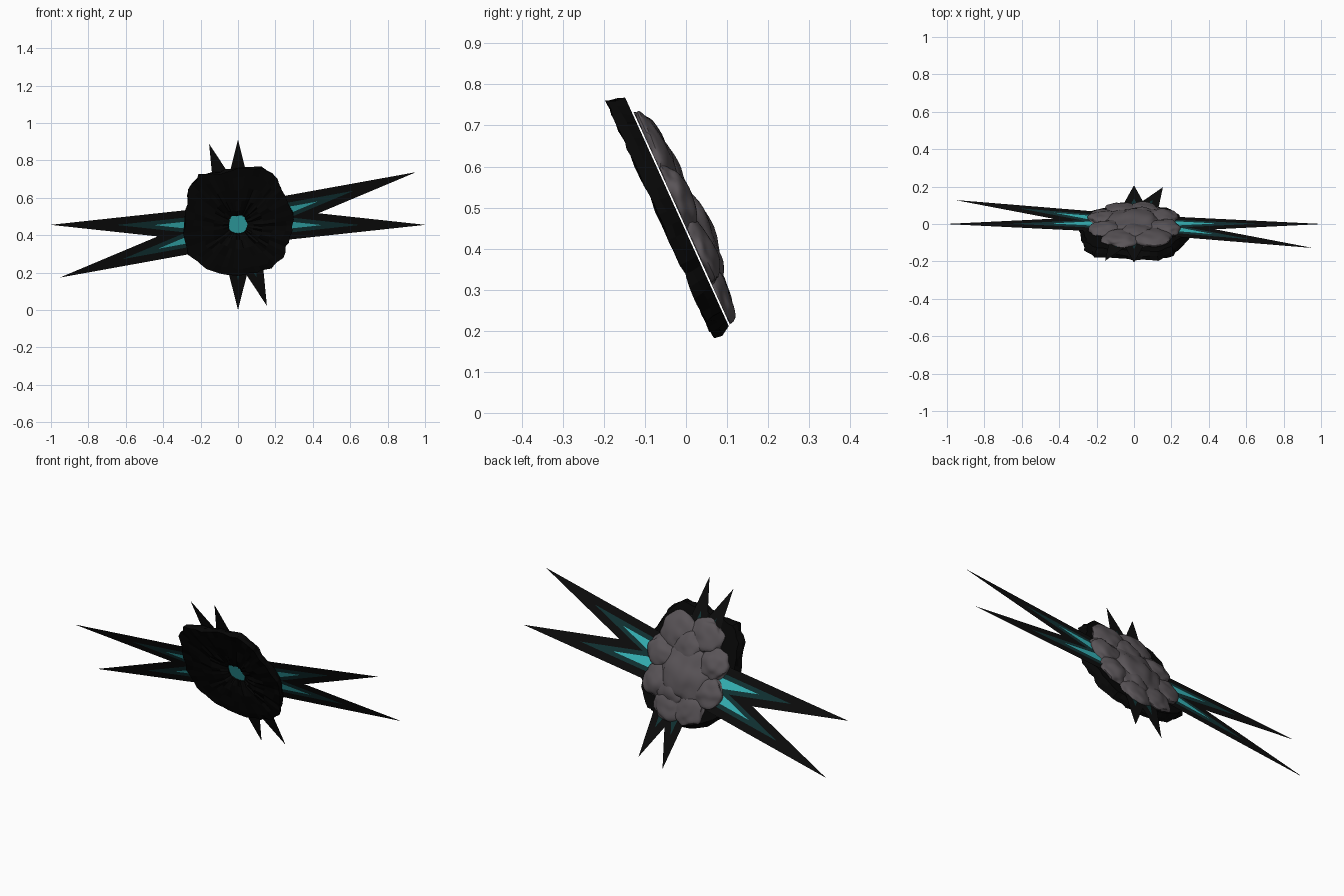
import bpy, bmesh, math, random
from mathutils import Vector, noise

if "Cube" in bpy.data.objects:
    bpy.data.objects.remove(bpy.data.objects["Cube"])

random.seed(4)
TILT = math.atan2(0.413, 0.911)
CENTRE = Vector((0, 0, 0.4555))
UP = Vector((0, -math.sin(TILT), math.cos(TILT)))     # up along the tilted plane
BACK = Vector((0, math.cos(TILT), math.sin(TILT)))    # normal towards the rear


def place(x, v, w):
    """Tilted plane coordinates to world."""
    return CENTRE + Vector((x, 0, 0)) + UP * v + BACK * w


def material(name, rgb):
    m = bpy.data.materials.new(name)
    m.diffuse_color = (*rgb, 1)
    m.use_nodes = True
    m.node_tree.nodes["Principled BSDF"].inputs["Base Color"].default_value = m.diffuse_color
    return m


BLACK = material("black", (0.004, 0.004, 0.004))
SOOT = material("soot black", (0.002, 0.002, 0.002))
DEEP = material("deep teal", (0.006, 0.034, 0.036))
TEAL = material("bright teal", (0.04, 0.5, 0.52))
GREY = material("rock grey", (0.1, 0.088, 0.096))


def finish(bm, name, mat, recalc=True):
    if recalc:
        bmesh.ops.recalc_face_normals(bm, faces=bm.faces)
    me = bpy.data.meshes.new(name)
    bm.to_mesh(me)
    bm.free()
    me.materials.append(mat)
    ob = bpy.data.objects.new(name, me)
    bpy.context.collection.objects.link(ob)
    return ob


# Star plates: a four-pointed star plus a copy turned 18 degrees, seen from both sides
def star(name, scale, offset, mat):
    quarter = [(1, 0), (0.09, 0.108), (0, 0.5), (-0.09, 0.108),
               (-1, 0), (-0.09, -0.108), (0, -0.5), (0.09, -0.108)]
    bm = bmesh.new()
    for turn in (0, math.radians(18)):
        c, s = math.cos(turn), math.sin(turn)
        pts = [(scale * (x * c - y * s), scale * (x * s + y * c)) for x, y in quarter]
        for side in (-1, 1):
            mid = bm.verts.new(place(0, 0, side * offset))
            ring = [bm.verts.new(place(x, y, side * offset)) for x, y in pts]
            for i in range(8):
                a, b = ring[i], ring[(i + 1) % 8]
                bm.faces.new((mid, a, b) if side < 0 else (mid, b, a))
    finish(bm, name, mat, recalc=False)


star("star_blades", 1.0, 0.0005, BLACK)
star("star_inner_glow", 0.65, 0.0018, DEEP)
star("star_core_glow", 0.45, 0.0032, TEAL)

# Dark front crust: irregular ring with a jagged rim and a small hole in the middle
outline = [(0.3, 0.46), (0.29, 0.55), (0.23, 0.65), (0.21, 0.71), (0.13, 0.77), (0, 0.765),
           (-0.1, 0.745), (-0.21, 0.73), (-0.265, 0.65), (-0.28, 0.54), (-0.29, 0.42),
           (-0.27, 0.3), (-0.2, 0.245), (-0.1, 0.205), (0, 0.19), (0.1, 0.205),
           (0.18, 0.23), (0.24, 0.29), (0.27, 0.37)]
loop = []
for i, (x, z) in enumerate(outline):
    x2, z2 = outline[(i + 1) % len(outline)]
    for t in (0, 1 / 3, 2 / 3):
        loop.append((x + (x2 - x) * t, (z + (z2 - z) * t - 0.443) / 0.911))
# (scale of outline, depth, jitter) from the back hole edge round to the front hole edge
rings = [(0.17, -0.006, 0), (0.6, -0.006, 0), (0.95, -0.006, 0.02), (0.99, -0.03, 0.025),
         (0.99, -0.052, 0.025), (0.85, -0.05, 0.03), (0.65, -0.045, 0.04),
         (0.45, -0.04, 0.05), (0.28, -0.028, 0.05), (0.17, -0.012, 0.03)]
bm = bmesh.new()
grid = []
for scale, w, jit in rings:
    row = []
    for x, v in loop:
        k = scale * (1 + random.uniform(-jit, jit))
        dw = random.uniform(-1, 1) * 0.15 * jit if w < -0.01 else 0
        row.append(bm.verts.new(place(x * k, v * k, w + dw)))
    grid.append(row)
n = len(loop)
for j in range(len(grid)):
    a, b = grid[j], grid[(j + 1) % len(grid)]
    for i in range(n):
        k = (i + 1) % n
        bm.faces.new((a[i], a[k], b[k], b[i]))
finish(bm, "dark_crust", SOOT)

# Grey rear rock: overlapping flattened lumps (x, v, radius, height)
lumps = [(0, 0.0, 0.15, 0.058), (0.09, 0.19, 0.105, 0.04), (-0.07, 0.2, 0.1, 0.038),
         (0.16, 0.07, 0.09, 0.043), (0.15, -0.07, 0.085, 0.04), (0.05, -0.17, 0.09, 0.03),
         (-0.07, -0.165, 0.09, 0.031), (-0.16, -0.06, 0.09, 0.038), (-0.15, 0.08, 0.09, 0.042),
         (0.01, 0.13, 0.1, 0.046), (0.04, -0.08, 0.1, 0.045)]
for i, (cx, cv, r, h) in enumerate(lumps):
    bm = bmesh.new()
    bmesh.ops.create_icosphere(bm, subdivisions=4, radius=1)
    for vert in bm.verts:
        p = vert.co.copy()
        f = 1 + 0.2 * noise.noise(p * 1.8 + Vector((i * 7.3, 0, 0)))
        w = max(p.z * f * h, -0.002)
        vert.co = place(cx + p.x * f * r, cv + p.y * f * r, w)
    rock = finish(bm, f"rear_rock_{i + 1}", GREY)
    bpy.ops.object.select_all(action='DESELECT')
    rock.select_set(True)
    bpy.context.view_layer.objects.active = rock
    bpy.ops.object.shade_smooth_by_angle(angle=math.radians(30))
